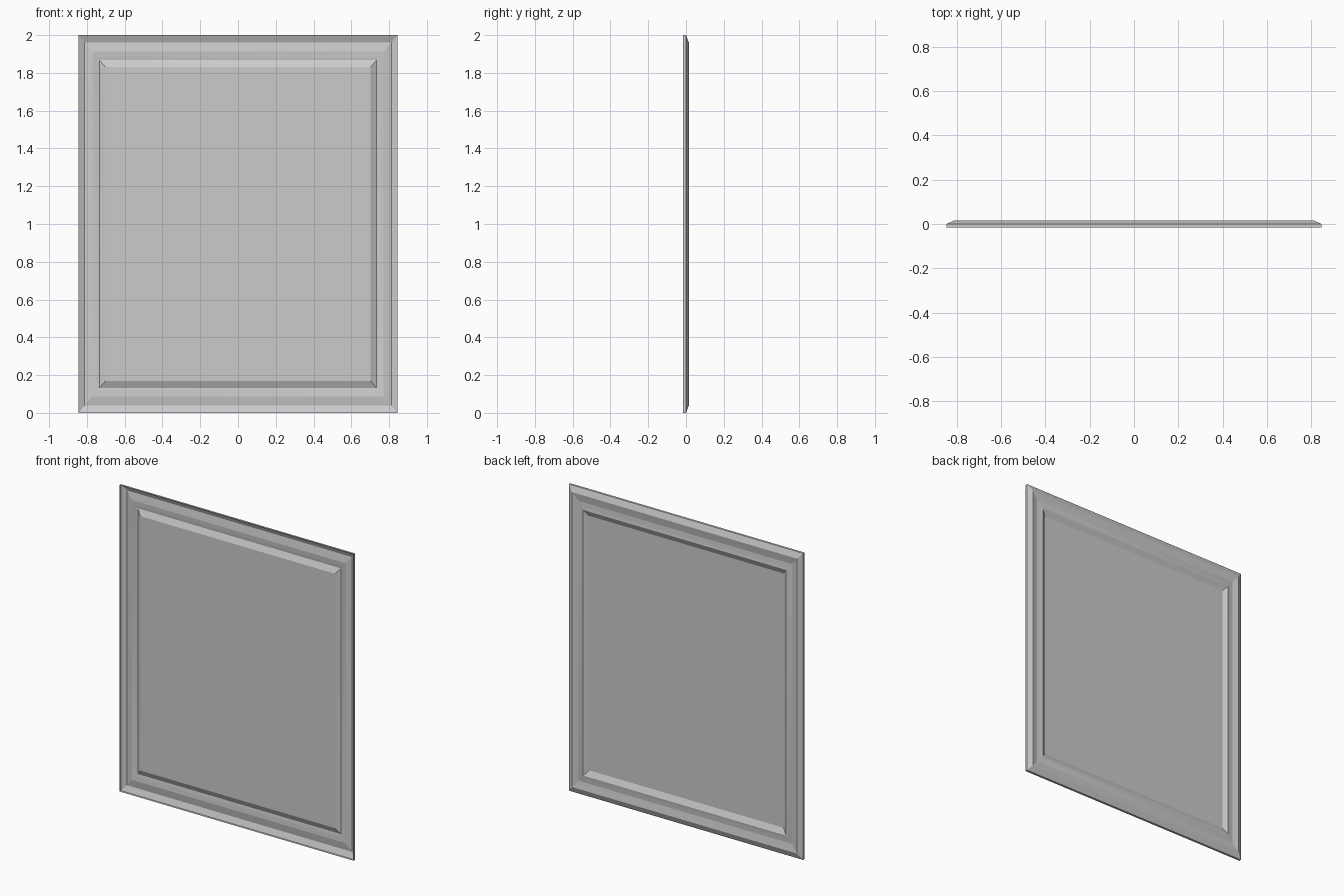
import bpy, bmesh, math

if "Cube" in bpy.data.objects:
    bpy.data.objects.remove(bpy.data.objects["Cube"])

HALF_W, HEIGHT = 0.845, 2.0

# Moulding cross-section: (inset from outer edge in z, depth y)
PROFILE = [(0.0, -0.015), (0.0, 0.0), (0.038, 0.015), (0.062, 0.011),
           (0.087, 0.007), (0.110, 0.010), (0.133, 0.014), (0.170, -0.003)]


def ring(bm, inset, y):
    """Rectangular loop; side insets are narrowed like the frame's proportions."""
    x = HALF_W * (1 - inset)
    return [bm.verts.new((sx * x, y, z)) for sx, z in
            ((-1, inset), (1, inset), (1, HEIGHT - inset), (-1, HEIGHT - inset))]


def finish(name, bm):
    bmesh.ops.recalc_face_normals(bm, faces=bm.faces[:])
    mesh = bpy.data.meshes.new(name)
    bm.to_mesh(mesh)
    bm.free()
    ob = bpy.data.objects.new(name, mesh)
    bpy.context.collection.objects.link(ob)
    return ob


# Mitred moulding shell, hollow on the front and raised on the back
bm = bmesh.new()
rings = [ring(bm, d, y) for d, y in PROFILE]
for a, b in zip(rings, rings[1:]):
    for i in range(4):
        j = (i + 1) % 4
        bm.faces.new((a[i], a[j], b[j], b[i]))
frame = finish("frame_moulding", bm)
bpy.context.view_layer.objects.active = frame
frame.select_set(True)
bpy.ops.object.shade_smooth_by_angle(angle=math.radians(12))

# Flat panel filling the opening
bm = bmesh.new()
bm.faces.new(ring(bm, *PROFILE[-1]))
finish("picture_panel", bm)
